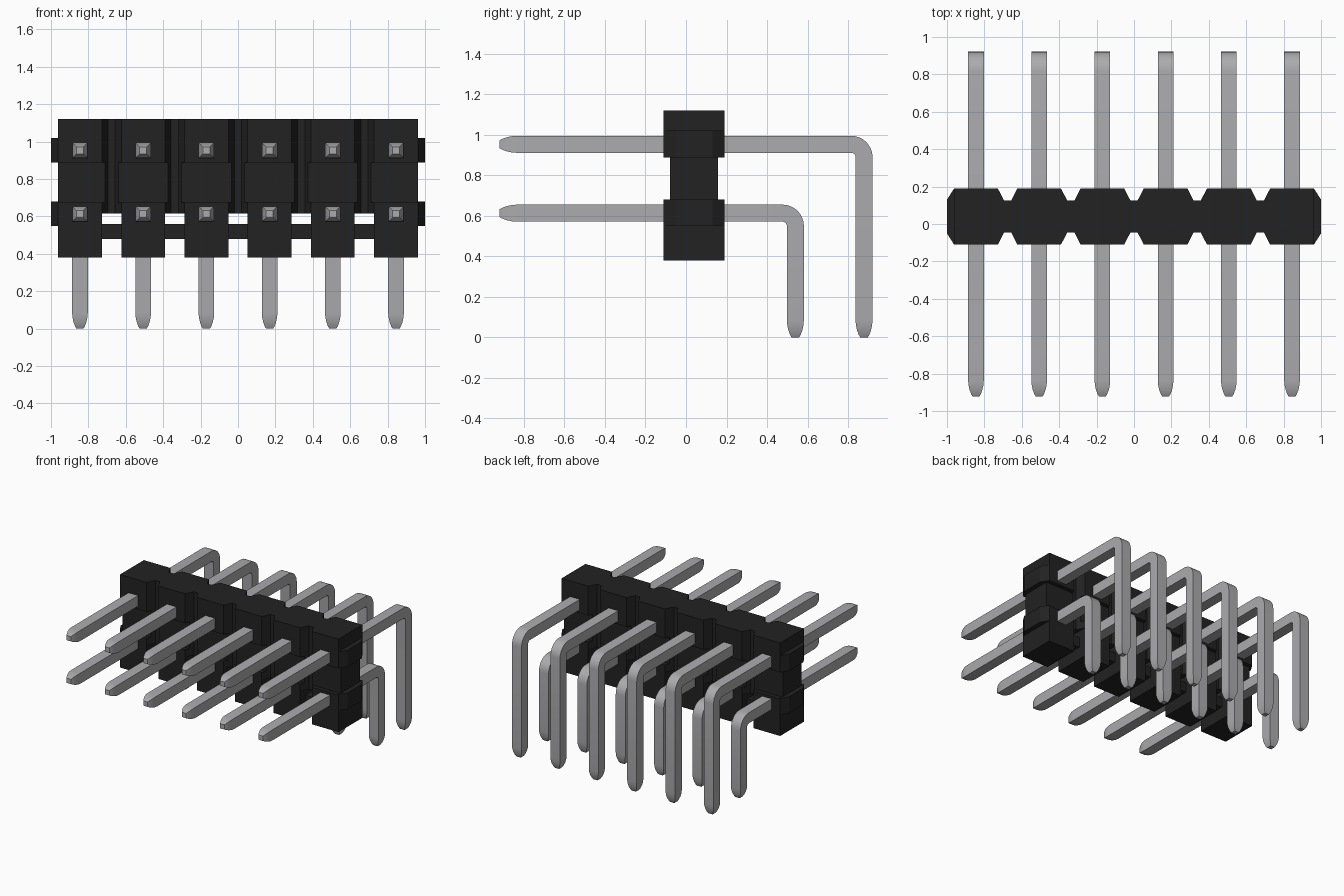
import bpy, bmesh, math
from mathutils import Vector

if "Cube" in bpy.data.objects:
    bpy.data.objects.remove(bpy.data.objects["Cube"])

PITCH = 0.338
CELLS = [(i - 2.5) * PITCH for i in range(6)]
Y0, Y1 = -0.11, 0.19          # housing depth
YC = (Y0 + Y1) / 2


def material(name, rgb):
    m = bpy.data.materials.new(name)
    m.diffuse_color = (*rgb, 1)
    m.use_nodes = True
    m.node_tree.nodes["Principled BSDF"].inputs["Base Color"].default_value = m.diffuse_color
    return m


black = material("black plastic", (0.016, 0.016, 0.016))
grey = material("grey metal", (0.41, 0.41, 0.425))


def finish(name, bm, mat):
    bmesh.ops.recalc_face_normals(bm, faces=bm.faces)
    me = bpy.data.meshes.new(name)
    bm.to_mesh(me)
    bm.free()
    me.materials.append(mat)
    ob = bpy.data.objects.new(name, me)
    bpy.context.collection.objects.link(ob)
    return ob


def prism(bm, outline, z0, z1):
    """Extrude an xy outline from z0 to z1."""
    lo = [bm.verts.new((x, y, z0)) for x, y in outline]
    hi = [bm.verts.new((x, y, z1)) for x, y in outline]
    bm.faces.new(lo)
    bm.faces.new(hi)
    n = len(lo)
    for i in range(n):
        bm.faces.new((lo[i], lo[(i + 1) % n], hi[(i + 1) % n], hi[i]))


def rect(x0, x1, y0, y1):
    return [(x0, y0), (x1, y0), (x1, y1), (x0, y1)]


# Upper housing: a row of notched cells, cut from one outline
front = []
for x in CELLS:
    front += [(x - 0.15, YC - 0.085), (x - 0.117, Y0),
              (x + 0.117, Y0), (x + 0.15, YC - 0.085)]
front = front[1:-1]
back = [(x, 2 * YC - y) for x, y in reversed(front)]
bm = bmesh.new()
prism(bm, front + back, 0.615, 1.12)
housing = finish("housing_upper", bm, black)

# Shallow groove along the front and back
bm = bmesh.new()
prism(bm, rect(-1.2, 1.2, Y0 - 0.2, -0.078), 0.675, 0.887)
prism(bm, rect(-1.2, 1.2, 0.157, Y1 + 0.2), 0.675, 0.887)
cutter = finish("groove_cutter", bm, black)
cutter.hide_render = True
mod = housing.modifiers.new("groove", 'BOOLEAN')
mod.operation = 'DIFFERENCE'
mod.solver = 'EXACT'
mod.object = cutter
bpy.context.view_layer.objects.active = housing
bpy.ops.object.modifier_apply(modifier=mod.name)
bpy.data.objects.remove(cutter)

# Lower cells
bm = bmesh.new()
for x in CELLS:
    prism(bm, rect(x - 0.117, x + 0.117, Y0, Y1), 0.38, 0.615)
finish("housing_feet", bm, black)

# Bar joining the lower cells
bm = bmesh.new()
prism(bm, rect(-0.9, 0.9, YC - 0.085, YC + 0.085), 0.48, 0.56)
finish("housing_lower_bar", bm, black)

# Tapered end ridges at both pin rows
bm = bmesh.new()
for s in (-1, 1):
    for z0, z1 in ((0.55, 0.68), (0.887, 1.02)):
        prism(bm, [(s * 0.955, Y0), (s * 0.962, Y0), (s, YC - 0.09),
                   (s, YC + 0.09), (s * 0.962, Y1), (s * 0.955, Y1)], z0, z1)
finish("end_ridges", bm, black)


# Bent square pins with rounded tips
HALF = 0.042
TIP = ((0.0, 0.45), (0.012, 0.62), (0.035, 0.82), (0.06, 0.95), (0.085, 1.0))


def pin(name, x, z, leg_y, radius=0.063):
    rings = []                # (y, z, angle, scale)
    for d, s in TIP:
        rings.append((-0.921 + d, z, 0, s))
    for i in range(9):
        a = math.pi / 2 * i / 8
        rings.append((leg_y - radius + radius * math.sin(a),
                      z - radius + radius * math.cos(a), a, 1))
    for d, s in reversed(TIP):
        rings.append((leg_y, d, math.pi / 2, s))
    bm = bmesh.new()
    loops = []
    for y, zz, a, s in rings:
        up = Vector((0, math.sin(a), math.cos(a))) * HALF * s
        side = Vector((HALF * s, 0, 0))
        c = Vector((x, y, zz))
        loops.append([bm.verts.new(p) for p in
                      (c - side - up, c + side - up, c + side + up, c - side + up)])
    for a, b in zip(loops, loops[1:]):
        for i in range(4):
            j = (i + 1) % 4
            bm.faces.new((a[i], a[j], b[j], b[i]))
    bm.faces.new(loops[0])
    bm.faces.new(loops[-1])
    ob = finish(name, bm, grey)
    bpy.ops.object.select_all(action='DESELECT')
    ob.select_set(True)
    bpy.context.view_layer.objects.active = ob
    bpy.ops.object.shade_smooth_by_angle(angle=math.radians(30))


for n, x in enumerate(CELLS, 1):
    pin(f"upper_pin_{n}", x, 0.953, 0.879)
    pin(f"lower_pin_{n}", x, 0.613, 0.54)
